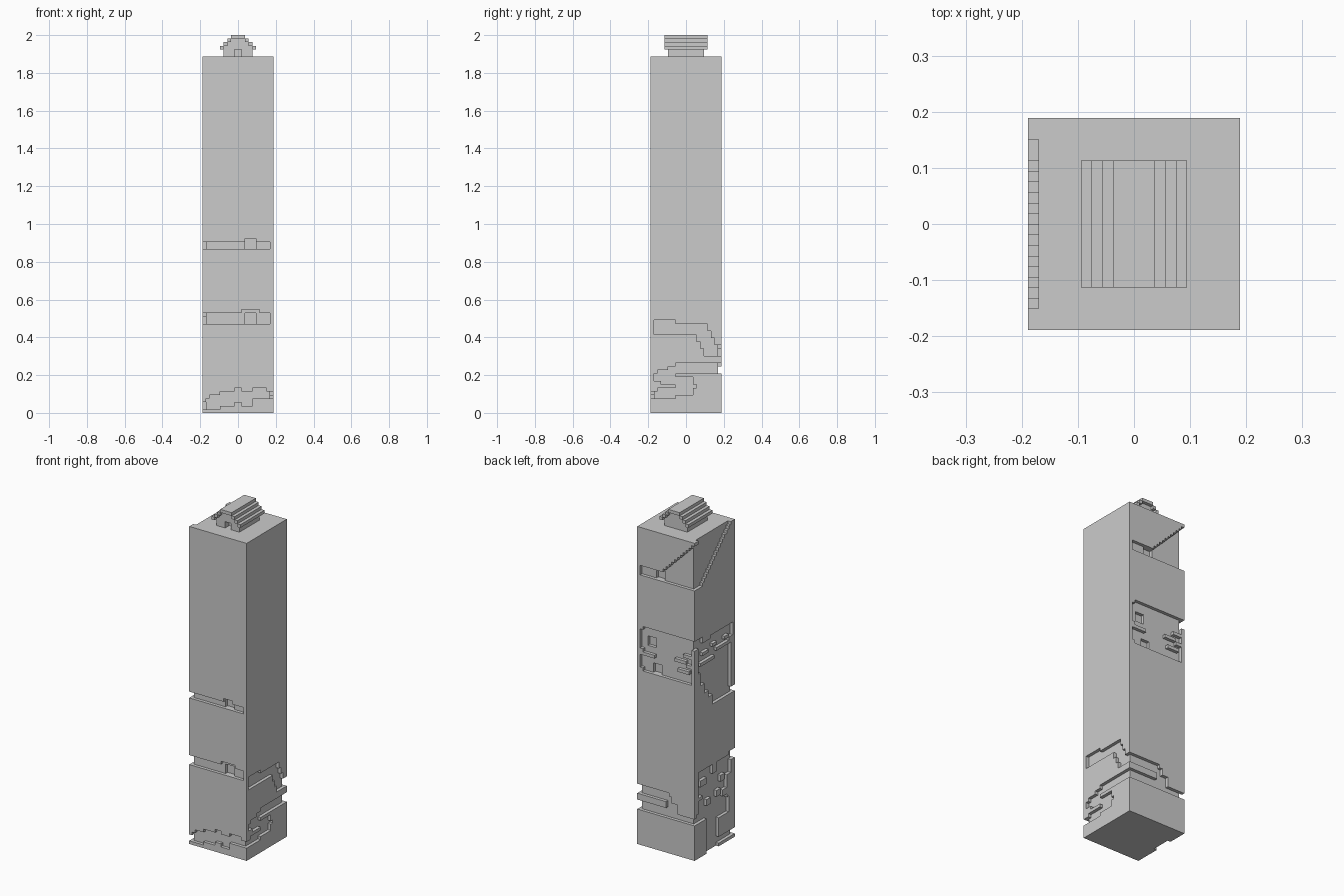
import bpy, bmesh

if "Cube" in bpy.data.objects:
    bpy.data.objects.remove(bpy.data.objects["Cube"])

U = 2 / 106          # size of one block
W, H = 20, 100       # tower width and height in blocks


def cells(x0, x1, y0, y1, z0, z1):
    return {(x, y, z) for x in range(x0, x1) for y in range(y0, y1) for z in range(z0, z1)}


def on_face(face, u0, u1, z0, z1, d0=0, d1=1):
    """Block of cells on one tower side; u is x (front/back) or y (left/right), d is depth."""
    if face == "front":
        return cells(u0, u1, d0, d1, z0, z1)
    if face == "back":
        return cells(u0, u1, W - d1, W - d0, z0, z1)
    if face == "left":
        return cells(d0, d1, u0, u1, z0, z1)
    return cells(W - d1, W - d0, u0, u1, z0, z1)


tower = cells(0, W, 0, W, 0, H)


def carve(face, *boxes):
    for b in boxes:
        tower.difference_update(on_face(face, *b))


def fill(face, *boxes):
    for b in boxes:
        tower.update(on_face(face, *b))


def build(name, blocks):
    """Skin a set of blocks with its outer faces only."""
    bm = bmesh.new()
    verts = {}

    def vert(p):
        if p not in verts:
            verts[p] = bm.verts.new(((p[0] - 10) * U, (p[1] - 10) * U, p[2] * U))
        return verts[p]

    for c in blocks:
        for ax in range(3):
            for s in (0, 1):
                n = list(c)
                n[ax] += 2 * s - 1
                if tuple(n) in blocks:
                    continue
                ring = []
                for i, j in ((0, 0), (1, 0), (1, 1), (0, 1)):
                    p = list(c)
                    p[ax] += s
                    p[(ax + 1) % 3] += i
                    p[(ax + 2) % 3] += j
                    ring.append(vert(tuple(p)))
                bm.faces.new(ring if s else ring[::-1])
    me = bpy.data.meshes.new(name)
    bm.to_mesh(me)
    bm.free()
    ob = bpy.data.objects.new(name, me)
    bpy.context.collection.objects.link(ob)


# Front: two walkways with doorways, and the low cave
carve("front", (0, 19, 46, 48), (12, 15, 46, 49, 0, 2),
      (0, 19, 25, 28), (11, 16, 28, 29), (12, 15, 25, 28, 0, 2))
carve("front", (0, 1, 1, 3), (1, 2, 1, 4), (2, 5, 1, 5), (5, 9, 2, 6), (9, 11, 3, 7),
      (11, 14, 2, 6), (14, 18, 4, 7), (18, 20, 4, 6))

# Right: upper sloping tunnel, then winding tunnel
carve("right", (1, 7, 22, 26), (7, 13, 22, 25), (13, 14, 20, 25), (14, 15, 18, 25),
      (15, 16, 16, 25), (16, 17, 16, 23), (17, 18, 16, 21), (18, 20, 16, 19))
carve("right", (7, 20, 11, 14), (5, 7, 10, 13), (2, 5, 10, 12), (1, 6, 9, 11), (3, 12, 8, 10),
      (7, 13, 7, 8), (6, 12, 5, 7), (2, 7, 4, 7), (0, 2, 4, 6))

# Back: tunnels coming round from the right side, meeting at a solid tongue
carve("back", (9, 20, 16, 19), (8, 10, 14, 18), (6, 9, 12, 16), (8, 20, 11, 14), (0, 8, 11, 13))

# Back: middle room with door, window and ledges
carve("back", (3, 18, 55, 69), (18, 19, 56, 61), (18, 19, 62, 68), (0, 3, 66, 69),
      (1, 3, 55, 66), (12, 15, 55, 58, 0, 2), (14, 17, 63, 66, 0, 2))
fill("back", (14, 19, 60, 61), (3, 7, 61, 62), (1, 4, 63, 64), (2, 6, 58, 59), (1, 3, 60, 61))

# Left: middle cave with a bowl beneath it
carve("left", (0, 20, 46, 48))
fill("left", (11, 20, 46, 48))
carve("left", (16, 20, 66, 69), (3, 18, 62, 67), (1, 12, 64, 68), (2, 18, 58, 62),
      (2, 17, 54, 58), (2, 15, 51, 54), (2, 13, 49, 51), (2, 11, 47, 49))
fill("left", (10, 17, 60, 61), (3, 9, 62, 63), (9, 11, 64, 65), (13, 16, 63, 64), (3, 5, 64, 65))

# Left: low cave with floating rocks, and a channel running to the ground
carve("left", (0, 3, 25, 28), (2, 18, 18, 27), (4, 18, 14, 18), (7, 19, 11, 14), (15, 20, 11, 13),
      (3, 8, 9, 14), (8, 14, 0, 11), (0, 8, 1, 3))
fill("left", (14, 17, 22, 24), (5, 7, 20, 22), (7, 9, 16, 18), (4, 6, 15, 17),
     (12, 14, 15, 17), (9, 11, 24, 27), (16, 18, 18, 19), (2, 4, 18, 21))

# Upper walkway on the back: low corridor, door, and ceiling climbing to the corner
for a in range(19):
    carve("back", (a, a + 1, 85, max(88, 99 - a)))
carve("back", (11, 14, 85, 88, 0, 2))

# Upper stairs on the left, open to the sky
for b in range(18):
    carve("left", (W - 1 - b, W - b, max(85, 82 + b), 99 if b < 2 else H))

build("tower", tower)

# Hut: walls with doorway and stepped gable
hut = cells(6, 14, 5, 15, H, H + 3) | cells(7, 13, 5, 15, H + 3, H + 4) | cells(8, 12, 5, 15, H + 4, H + 5)
hut -= cells(9, 11, 5, 7, H, H + 2)
build("hut_walls", hut)

# Hut: overhanging stepped roof
roof = cells(8, 12, 4, 16, H + 5, H + 6)
for k, half in enumerate((5, 4, 3)):
    z = H + 2 + k
    roof |= cells(10 - half, 11 - half, 4, 16, z, z + 1) | cells(9 + half, 10 + half, 4, 16, z, z + 1)
build("hut_roof", roof)
